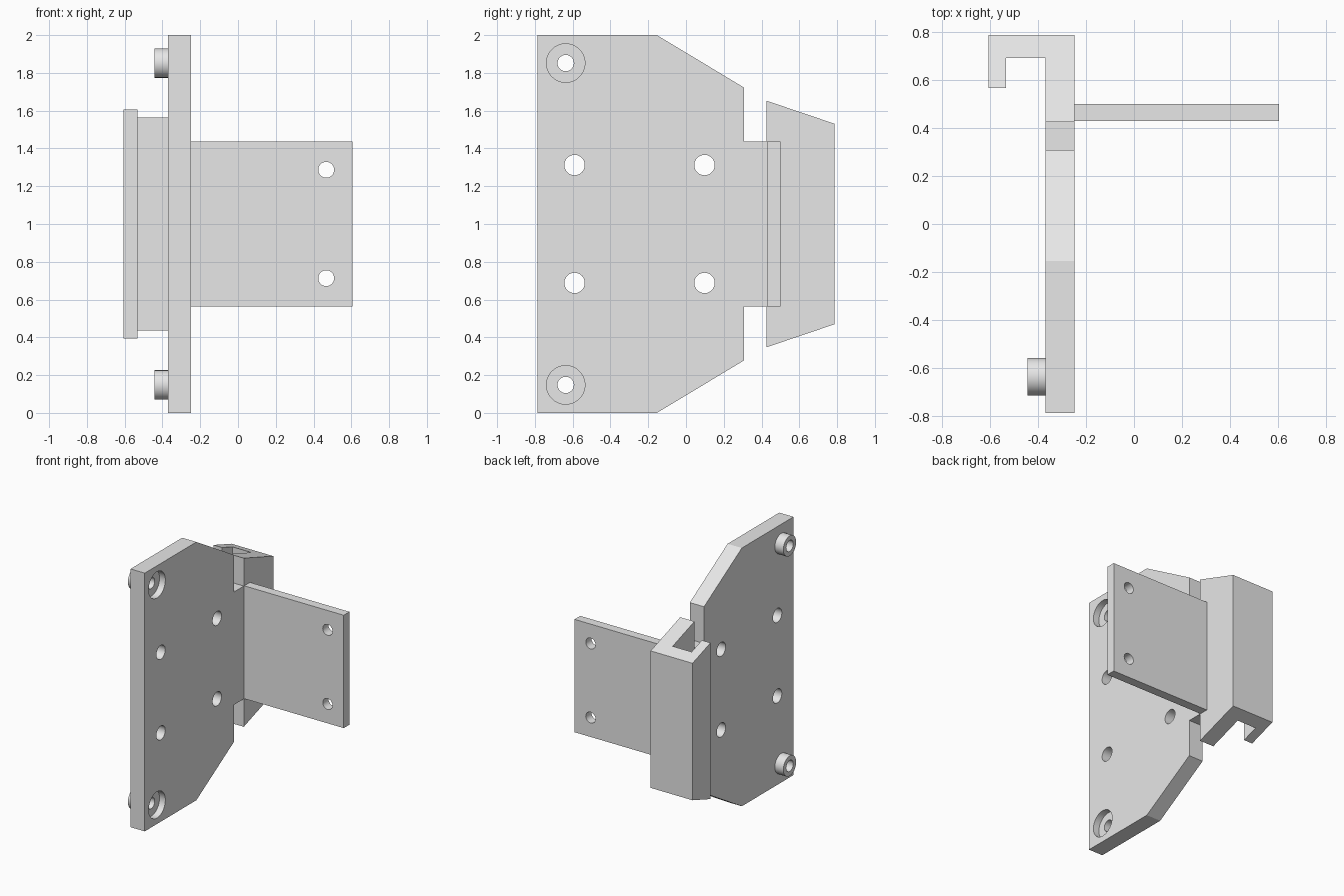
import bpy, bmesh, math
from mathutils import Matrix, Vector

cube = bpy.data.objects.get("Cube")
if cube:
    bpy.data.objects.remove(cube, do_unlink=True)

grey = bpy.data.materials.new("light_grey")
grey.use_nodes = True
grey.diffuse_color = (0.8, 0.8, 0.8, 1)
grey.node_tree.nodes["Principled BSDF"].inputs["Base Color"].default_value = (0.8, 0.8, 0.8, 1)


def finish(name, bm):
    bmesh.ops.recalc_face_normals(bm, faces=bm.faces)
    mesh = bpy.data.meshes.new(name)
    bm.to_mesh(mesh)
    bm.free()
    mesh.materials.append(grey)
    obj = bpy.data.objects.new(name, mesh)
    bpy.context.collection.objects.link(obj)
    return obj


def prism(name, points, sweep):
    """Extrude a closed outline along a vector."""
    bm = bmesh.new()
    face = bm.faces.new([bm.verts.new(p) for p in points])
    made = bmesh.ops.extrude_face_region(bm, geom=[face])["geom"]
    verts = [v for v in made if isinstance(v, bmesh.types.BMVert)]
    bmesh.ops.translate(bm, verts=verts, vec=sweep)
    return finish(name, bm)


def cylinder(name, start, axis, length, radius):
    """Cylinder that begins at start and runs along +axis."""
    bm = bmesh.new()
    direction = Vector(axis)
    turn = direction.to_track_quat("Z", "Y").to_matrix().to_4x4()
    place = Matrix.Translation(Vector(start) + direction * length / 2) @ turn
    bmesh.ops.create_cone(bm, cap_ends=True, segments=48, radius1=radius,
                          radius2=radius, depth=length, matrix=place)
    return finish(name, bm)


def combine(target, tool, operation):
    """Apply a boolean and remove its helper."""
    mod = target.modifiers.new(operation, "BOOLEAN")
    mod.operation, mod.object, mod.solver = operation, tool, "EXACT"
    bpy.context.view_layer.objects.active = target
    bpy.ops.object.modifier_apply(modifier=mod.name)
    bpy.data.objects.remove(tool, do_unlink=True)


OUTER, INNER = -0.37, -0.248      # the two sides of the main plate
BACK, MID = 0.787, 1.0

# Main plate with hooked rear edge: plan section trimmed by the side outline
section = [(OUTER, -BACK), (INNER, -BACK), (INNER, BACK), (-0.607, BACK),
           (-0.607, 0.567), (-0.533, 0.567), (-0.533, 0.692), (OUTER, 0.692)]
plate = prism("hooked_plate", [(x, y, -0.1) for x, y in section], (0, 0, 2.2))

half = [(-0.787, 1.0), (-0.155, 1.0), (0.308, 0.722), (0.308, 0.437),
        (0.425, 0.437), (0.425, 0.653), (BACK, 0.437)]
outline = [(y, MID + h) for y, h in half] + [(y, MID - h) for y, h in reversed(half)]
# let the trimming body overshoot the straight front and rear edges
outline = [(y - 0.1 if y < -0.7 else y, z) for y, z in outline]
slope = (0.437 - 0.653) / (BACK - 0.425)
outline = [(y + 0.1, z + math.copysign(0.1 * slope, z - MID)) if y > 0.7 else (y, z)
           for y, z in outline]
trim = prism("trim", [(-0.8, y, z) for y, z in outline], (0.8, 0, 0))
combine(plate, trim, "INTERSECT")

for side in (-1, 1):
    # Corner bosses with a counterbore on the opposite side
    z = MID + side * 0.852
    combine(plate, cylinder("boss", (-0.443, -0.637, z), (1, 0, 0), 0.1, 0.078), "UNION")
    combine(plate, cylinder("recess", (INNER - 0.05, -0.637, z), (1, 0, 0), 0.1, 0.102), "DIFFERENCE")
    combine(plate, cylinder("bore", (-0.6, -0.637, z), (1, 0, 0), 0.5, 0.043), "DIFFERENCE")
    # Mounting holes
    for y in (-0.59, 0.098):
        combine(plate, cylinder("hole", (-0.5, y, MID + side * 0.312), (1, 0, 0), 0.4, 0.054), "DIFFERENCE")

# Side flange with two holes
flange = prism("side_flange", [(INNER, 0.43, 0.563), (0.605, 0.43, 0.563),
                               (0.605, 0.43, 1.437), (INNER, 0.43, 1.437)], (0, 0.07, 0))
for side in (-1, 1):
    combine(flange, cylinder("hole", (0.467, 0.3, MID + side * 0.287), (0, 1, 0), 0.4, 0.042), "DIFFERENCE")

# Smooth round walls, keep edges crisp
for obj in (plate, flange):
    bpy.ops.object.select_all(action="DESELECT")
    obj.select_set(True)
    bpy.context.view_layer.objects.active = obj
    bpy.ops.object.shade_smooth_by_angle(angle=math.radians(25))
